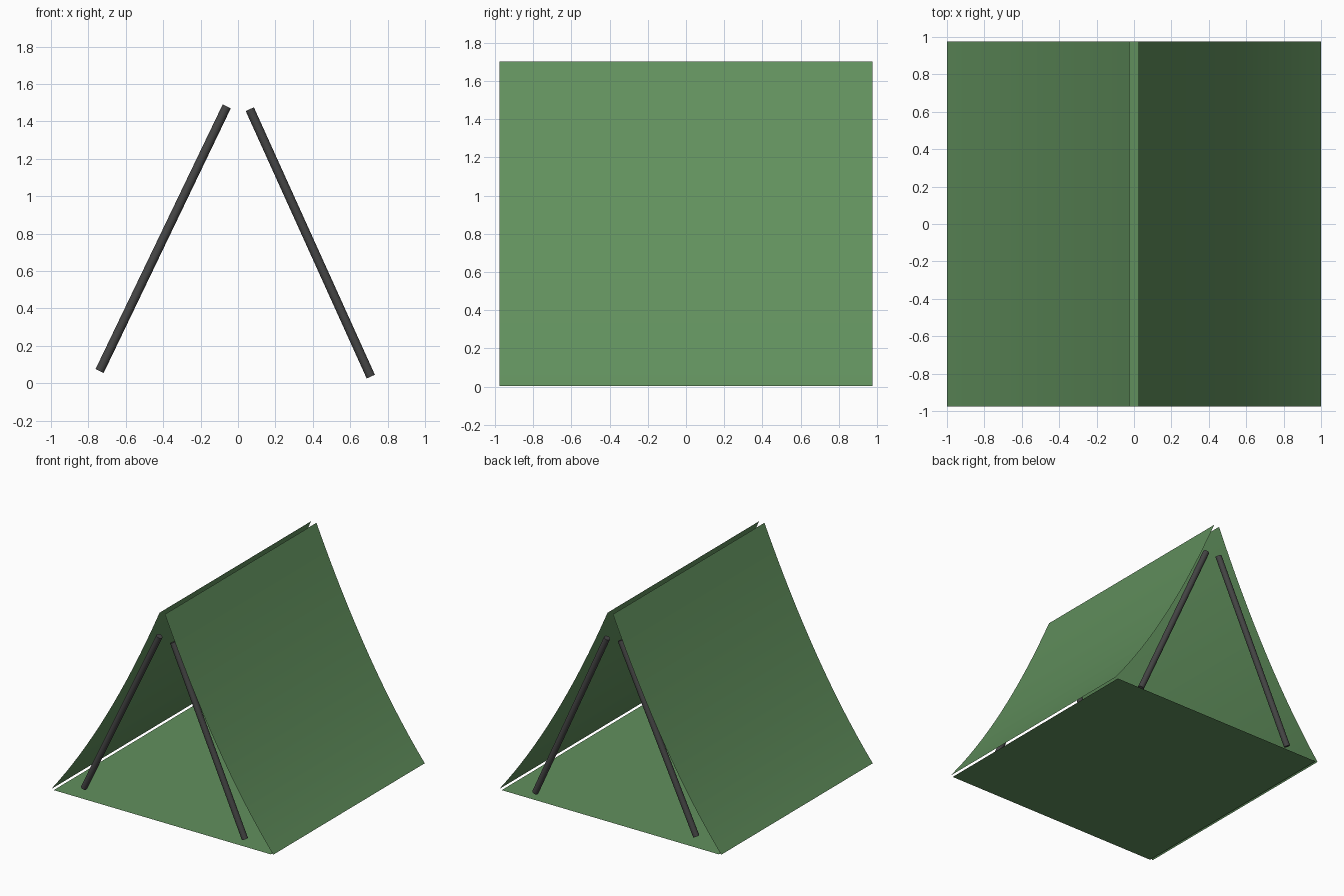
import bpy
from mathutils import Vector

if "Cube" in bpy.data.objects:
    bpy.data.objects.remove(bpy.data.objects["Cube"])

HALF_Y = 0.975


def material(name, color):
    m = bpy.data.materials.new(name)
    m.diffuse_color = (*color, 1)
    m.use_nodes = True
    m.node_tree.nodes["Principled BSDF"].inputs["Base Color"].default_value = m.diffuse_color
    return m


green = material("canvas_green", (0.12, 0.28, 0.11))
dark = material("pole_dark", (0.06, 0.06, 0.06))


def sheet(name, profile, smooth):
    # Extrude an open x-z profile along y as a thin cloth sheet
    verts = [(x, y, z) for x, z in profile for y in (-HALF_Y, HALF_Y)]
    faces = [(2 * i, 2 * i + 2, 2 * i + 3, 2 * i + 1) for i in range(len(profile) - 1)]
    me = bpy.data.meshes.new(name)
    me.from_pydata(verts, [], faces)
    me.materials.append(green)
    for p in me.polygons:
        p.use_smooth = smooth
    ob = bpy.data.objects.new(name, me)
    bpy.context.collection.objects.link(ob)


def pole(name, a, b, radius=0.024):
    a, b = Vector(a), Vector(b)
    d = b - a
    bpy.ops.mesh.primitive_cylinder_add(vertices=16, radius=radius, depth=d.length,
                                        location=(a + b) / 2,
                                        rotation=d.to_track_quat('Z', 'Y').to_euler())
    ob = bpy.context.object
    ob.name = name
    ob.data.materials.append(dark)
    bpy.ops.object.shade_smooth_by_angle()


# Sagging wall curve from ridge to ground
top, ctrl, low = Vector((0.024, 1.70)), Vector((0.48, 0.65)), Vector((1.0, 0.003))
curve = []
for i in range(17):
    t = i / 16
    curve.append(top * (1 - t) ** 2 + ctrl * 2 * t * (1 - t) + low * t * t)

# Canvas walls, open along the ridge
sheet("right_wall", [(p.x, p.y) for p in curve], True)
sheet("left_wall", [(-p.x, p.y) for p in reversed(curve)], True)

# Ground sheet
sheet("ground_sheet", [(-0.978, 0), (0.978, 0)], False)

# Leaning poles at both open ends
for end, y in (("front", -0.925), ("back", 0.925)):
    pole(end + "_left_pole", (-0.74, y, 0.065), (-0.06, y, 1.48))
    pole(end + "_right_pole", (0.71, y, 0.035), (0.063, y, 1.465))
